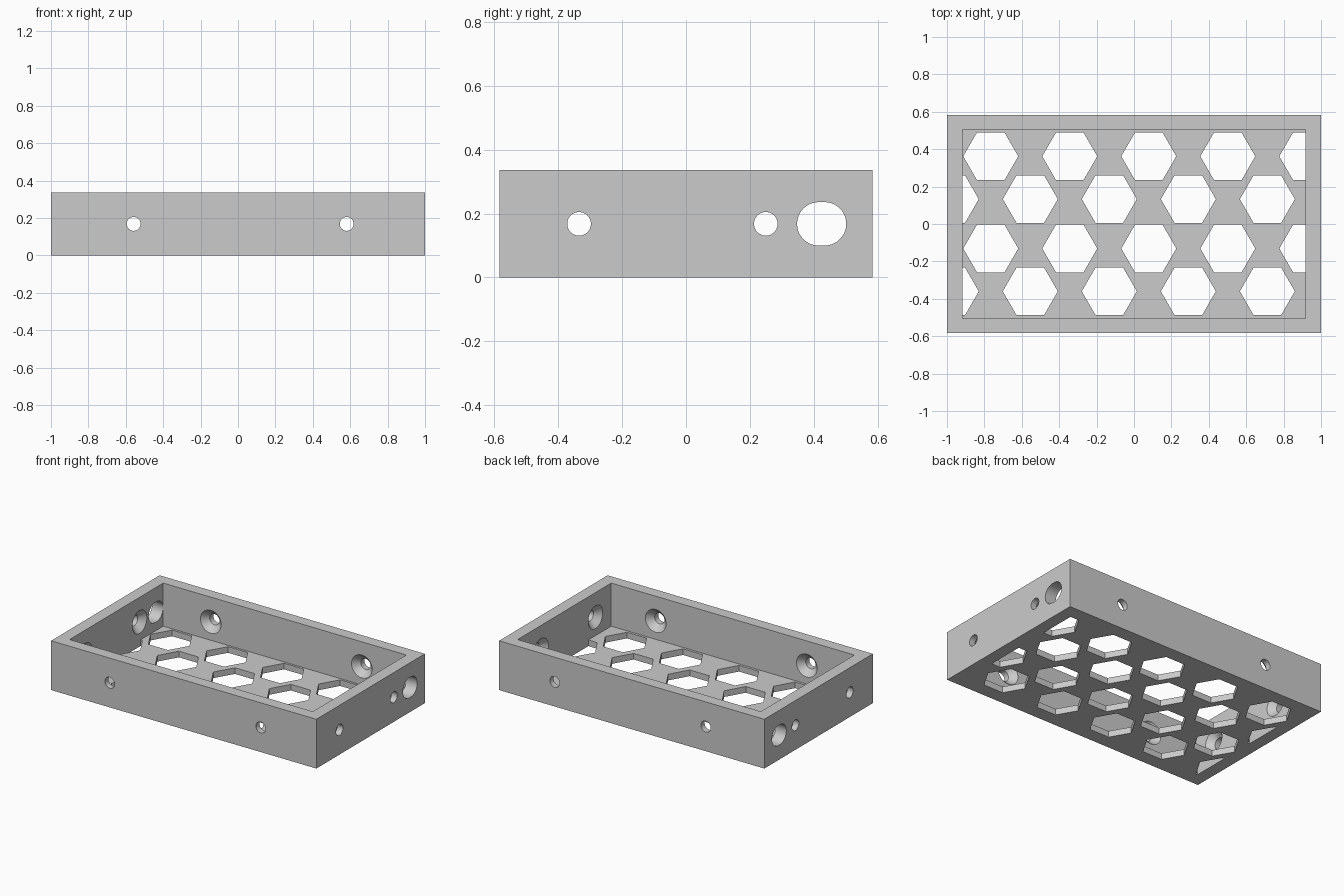
import bpy
import bmesh
from math import cos, sin, pi, radians, sqrt
from mathutils import Vector

cube = bpy.data.objects.get("Cube")
if cube:
    bpy.data.objects.remove(cube, do_unlink=True)

# Main dimensions
HX, HY, HEIGHT = 1.0, 0.584, 0.336
WALL, FLOOR = 0.083, 0.042
IX, IY = HX - WALL, HY - WALL + 0.003
HOLE_Z, HOLE_R, SINK_R = 0.168, 0.037, 0.078

grey = bpy.data.materials.new("light grey")
grey.use_nodes = True
colour = (0.6, 0.6, 0.6, 1)
grey.diffuse_color = colour
grey.node_tree.nodes["Principled BSDF"].inputs["Base Color"].default_value = colour


def finish(name, bm):
    bmesh.ops.recalc_face_normals(bm, faces=bm.faces)
    mesh = bpy.data.meshes.new(name)
    bm.to_mesh(mesh)
    bm.free()
    mesh.materials.append(grey)
    obj = bpy.data.objects.new(name, mesh)
    bpy.context.collection.objects.link(obj)
    return obj


def prism(bm, points, direction, clip_x=None):
    """Extrude a flat polygon, optionally trimmed at x = +-clip_x."""
    new = bmesh.new()
    new.faces.new([new.verts.new(p) for p in points])
    if clip_x:
        for side in (-1, 1):
            bmesh.ops.bisect_plane(
                new, geom=new.verts[:] + new.edges[:] + new.faces[:],
                plane_co=(side * clip_x, 0, 0), plane_no=(side, 0, 0),
                clear_outer=True)
    ext = bmesh.ops.extrude_face_region(new, geom=new.faces[:], use_keep_orig=True)
    moved = [g for g in ext["geom"] if isinstance(g, bmesh.types.BMVert)]
    bmesh.ops.translate(new, verts=moved, vec=direction)
    temp = bpy.data.meshes.new("temp")
    new.to_mesh(temp)
    new.free()
    bm.from_mesh(temp)
    bpy.data.meshes.remove(temp)


def box(name, hx, hy, z0, z1):
    bm = bmesh.new()
    prism(bm, [(-hx, -hy, z0), (hx, -hy, z0), (hx, hy, z0), (-hx, hy, z0)],
          Vector((0, 0, z1 - z0)))
    return finish(name, bm)


def screw_cutter(bm, axis, offset, inner, outer, segments=48):
    """Turned cutter through both walls, countersunk on the inside faces."""
    over = 0.008
    half = [(outer + 0.1, HOLE_R), (inner + SINK_R - HOLE_R, HOLE_R),
            (inner - over, SINK_R + over)]
    profile = half + [(-t, r) for t, r in reversed(half)]
    rings = []
    for t, r in profile:
        ring = []
        for i in range(segments):
            a = 2 * pi * i / segments
            side, z = offset + r * cos(a), HOLE_Z + r * sin(a)
            ring.append(bm.verts.new((t, side, z) if axis == "x" else (side, t, z)))
        rings.append(ring)
    for a, b in zip(rings, rings[1:]):
        for i in range(segments):
            j = (i + 1) % segments
            bm.faces.new((a[i], a[j], b[j], b[i]))
    bm.faces.new(rings[0])
    bm.faces.new(rings[-1])


def cut(target, cutter):
    cutter.hide_render = True
    mod = target.modifiers.new("cut", "BOOLEAN")
    mod.operation, mod.solver, mod.object = "DIFFERENCE", "EXACT", cutter
    bpy.ops.object.select_all(action="DESELECT")
    bpy.context.view_layer.objects.active = target
    target.select_set(True)
    bpy.ops.object.modifier_apply(modifier=mod.name)
    bpy.data.objects.remove(cutter, do_unlink=True)


# Open tray
tray = box("tray", HX, HY, 0, HEIGHT)
cut(tray, box("cavity_cutter", IX, IY, FLOOR, HEIGHT + 0.1))

# Staggered hexagon vents in the floor, trimmed at the end walls
HEX_R, PITCH = 0.147, 0.4225
bm = bmesh.new()
for row, y in enumerate((0.362, 0.133, -0.131, -0.36)):
    start = -0.766 if row % 2 == 0 else -0.977
    for col in range(5):
        x = start + col * PITCH
        points = [(x + HEX_R * cos(k * pi / 3), y + HEX_R * sin(k * pi / 3), -0.05)
                  for k in range(6)]
        prism(bm, points, Vector((0, 0, FLOOR + 0.07)), clip_x=IX)
cut(tray, finish("hex_cutter", bm))

# Countersunk screw holes in the long walls
bm = bmesh.new()
for x in (-0.558, 0.581):
    screw_cutter(bm, "y", x, IY, HY)
cut(tray, finish("long_wall_cutter", bm))

# Countersunk screw holes and oblong cable holes in the end walls
bm = bmesh.new()
for y in (-0.335, 0.25):
    screw_cutter(bm, "x", y, IX, HX)
SLOT_R, SLOT_SHIFT = 0.068, 0.009
slot = []
for i in range(48):
    a = 2 * pi * (i + 0.5) / 48
    shift = SLOT_SHIFT if cos(a) > 0 else -SLOT_SHIFT
    slot.append((-HX - 0.1, 0.425 + shift + SLOT_R * cos(a), HOLE_Z + SLOT_R * sin(a)))
prism(bm, slot, Vector((2 * HX + 0.2, 0, 0)))
cut(tray, finish("end_wall_cutter", bm))

# Smooth hole walls, crisp edges
bpy.ops.object.select_all(action="DESELECT")
tray.select_set(True)
bpy.context.view_layer.objects.active = tray
bpy.ops.object.shade_smooth_by_angle(angle=radians(30))
